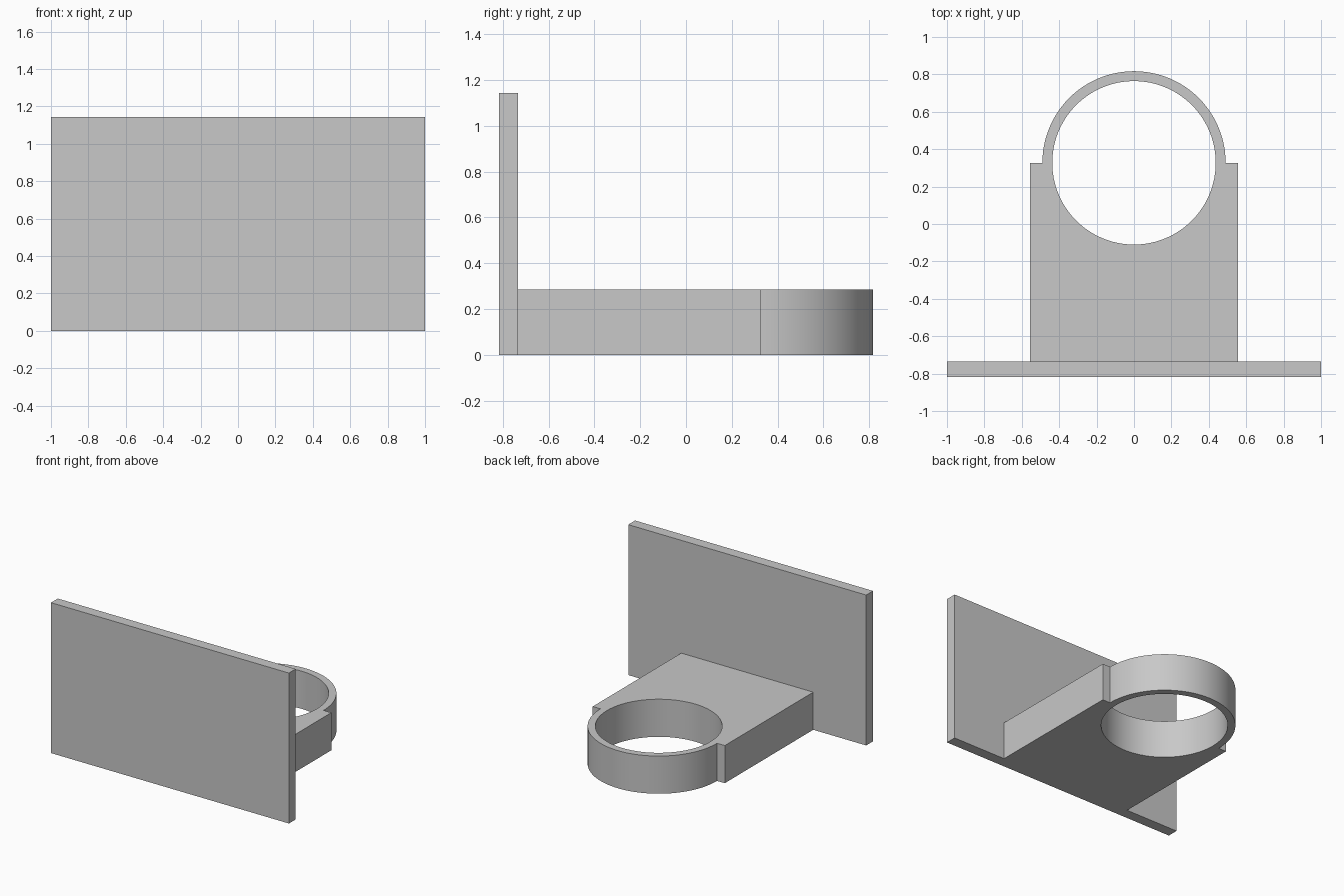
import bpy, bmesh
from math import sin, cos, pi, asin

cube = bpy.data.objects.get("Cube")
if cube:
    bpy.data.objects.remove(cube, do_unlink=True)

# Dimensions
FRONT, PLATE_BACK = -0.817, -0.735
PLATE_HEIGHT, ARM_HEIGHT = 1.143, 0.286
ARM_HALF = 0.555
RING_Y, OUTER, INNER = 0.327, 0.49, 0.437
STEPS = 48

grey = bpy.data.materials.new("plain_grey")
grey.use_nodes = True
colour = (0.58, 0.58, 0.58, 1)
grey.diffuse_color = colour
grey.node_tree.nodes["Principled BSDF"].inputs["Base Color"].default_value = colour


def arc(radius, start, end, steps):
    """Points around the ring centre, between two angles."""
    angles = [start + (end - start) * i / steps for i in range(steps + 1)]
    return [(radius * cos(a), RING_Y + radius * sin(a)) for a in angles]


def mirrored_slab(name, outline, height):
    """Extrude a right-half outline upward and mirror it across x = 0."""
    bm = bmesh.new()
    base = bm.faces.new([bm.verts.new((x, y, 0)) for x, y in outline])
    top = bmesh.ops.extrude_face_region(bm, geom=[base], use_keep_orig=True)["geom"]
    bmesh.ops.translate(bm, vec=(0, 0, height),
                        verts=[v for v in top if isinstance(v, bmesh.types.BMVert)])
    seam = [f for f in bm.faces if all(abs(v.co.x) < 1e-5 for v in f.verts)]
    bmesh.ops.recalc_face_normals(bm, faces=bm.faces)
    bmesh.ops.delete(bm, geom=seam, context='FACES_ONLY')
    mesh = bpy.data.meshes.new(name)
    bm.to_mesh(mesh)
    bm.free()
    mesh.materials.append(grey)
    obj = bpy.data.objects.new(name, mesh)
    bpy.context.collection.objects.link(obj)
    bpy.ops.object.select_all(action='DESELECT')
    obj.select_set(True)
    bpy.context.view_layer.objects.active = obj
    obj.modifiers.new("mirror", 'MIRROR')
    bpy.ops.object.modifier_apply(modifier="mirror")
    bpy.ops.object.shade_smooth_by_angle(angle=pi / 6)
    return obj


# Upright mounting plate
mirrored_slab("mounting_plate",
              [(0, FRONT), (1, FRONT), (1, PLATE_BACK), (0, PLATE_BACK)],
              PLATE_HEIGHT)

# Arm with square shoulders, ending in a thin ring around a round hole
arm_outline = [(0, PLATE_BACK), (ARM_HALF, PLATE_BACK), (ARM_HALF, RING_Y)]
arm_outline += arc(OUTER, 0, pi / 2, STEPS // 2)
arm_outline += arc(INNER, pi / 2, -pi / 2, STEPS)
mirrored_slab("ring_arm", arm_outline, ARM_HEIGHT)
